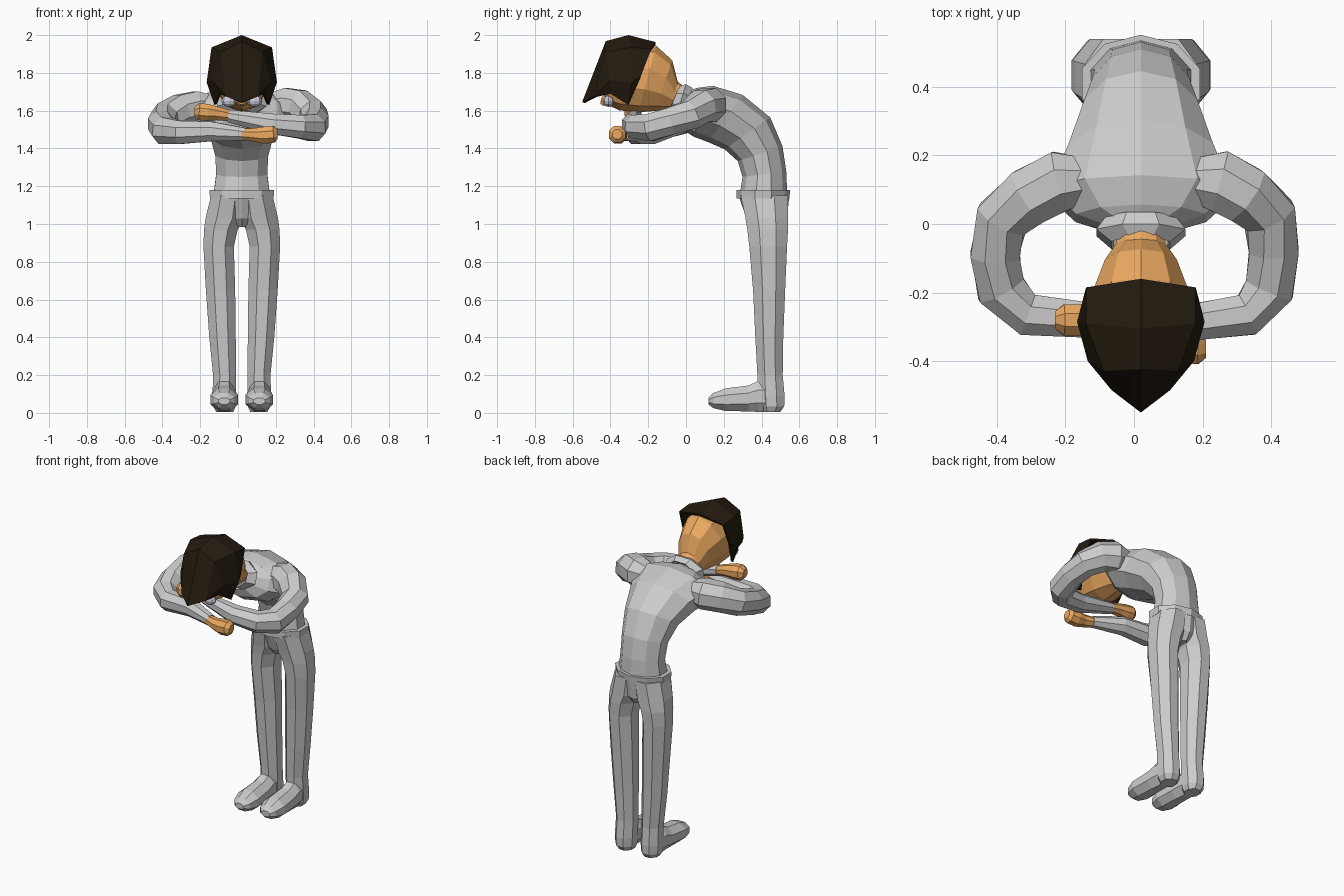
import bpy, bmesh, math
from mathutils import Vector as V

CX = 0.02  # body centre line


def material(name, rgb):
    m = bpy.data.materials.new(name)
    m.diffuse_color = (*rgb, 1)
    return m


SKIN = material("skin", (0.84, 0.40, 0.12))
HAIR = material("hair", (0.018, 0.011, 0.005))
WHITE = material("eye_white", (0.6, 0.6, 0.72))


def finish(name, bm, mat=None):
    bmesh.ops.recalc_face_normals(bm, faces=bm.faces)
    me = bpy.data.meshes.new(name)
    bm.to_mesh(me)
    bm.free()
    ob = bpy.data.objects.new(name, me)
    bpy.context.collection.objects.link(ob)
    if mat:
        me.materials.append(mat)
    return ob


def loft(name, rings, n=8, mat=None, caps=True):
    """Skin elliptical rings given as (centre, half axis u, half axis v)."""
    bm = bmesh.new()
    loops = []
    for c, u, v in rings:
        angles = [2 * math.pi * (i + 0.5) / n for i in range(n)]
        k = 1 / math.cos(math.pi / n)
        loops.append([bm.verts.new(c + u * k * math.cos(a) + v * k * math.sin(a)) for a in angles])
    for a, b in zip(loops, loops[1:]):
        for i in range(n):
            j = (i + 1) % n
            bm.faces.new((a[i], a[j], b[j], b[i]))
    if caps:
        bm.faces.new(loops[0])
        bm.faces.new(loops[-1])
    return finish(name, bm, mat)


def profile_loft(name, rows, **kw):
    """Rows: upper/back point (y, z), lower/front point (y, z), half width."""
    rings = []
    for (y1, z1), (y0, z0), w in rows:
        p, q = V((CX, y1, z1)), V((CX, y0, z0))
        rings.append(((p + q) / 2, V((w, 0, 0)), (p - q) / 2))
    return loft(name, rings, **kw)


def limb(name, path, mat=None, n=8):
    """Tube through (x, y, z, radius) points."""
    pts = [V(p[:3]) for p in path]
    rings = []
    for i, p in enumerate(pts):
        t = pts[min(i + 1, len(pts) - 1)] - pts[max(i - 1, 0)]
        side = t.cross(V((0, 0, 1))).normalized()
        up = side.cross(t).normalized()
        rings.append((p, side * path[i][3], up * path[i][3]))
    return loft(name, rings, n, mat)


# Bent torso, from waist to neck base
profile_loft("torso", [
    ((.53, 1.15), (.29, 1.15), .15),
    ((.525, 1.28), (.305, 1.25), .135),
    ((.505, 1.41), (.28, 1.335), .14),
    ((.44, 1.56), (.21, 1.40), .165),
    ((.296, 1.677), (.12, 1.44), .21),
    ((.14, 1.725), (.04, 1.47), .265),
    ((.055, 1.715), (-.02, 1.51), .19),
    ((.01, 1.70), (-.04, 1.56), .09)], n=10)
# Waistband
profile_loft("waistband", [
    ((.54, 1.135), (.275, 1.135), .168),
    ((.545, 1.18), (.275, 1.18), .172)], n=10)
# Hips joining both legs
profile_loft("hips", [
    ((.50, .985), (.36, .985), .03),
    ((.53, 1.03), (.325, 1.03), .08),
    ((.54, 1.15), (.285, 1.15), .165)], n=10)
# Flared open collar
collar = profile_loft("collar", [
    ((.035, 1.72), (0, 1.56), .10),
    ((.0, 1.74), (-.05, 1.575), .13),
    ((-.035, 1.73), (-.09, 1.60), .085)], caps=False)
collar.modifiers.new("thickness", "SOLIDIFY").thickness = .012

# Head and neck
profile_loft("head", [
    ((.02, 1.70), (-.01, 1.61), .07),
    ((-.045, 1.75), (-.08, 1.61), .072),
    ((-.075, 1.86), (-.16, 1.605), .105),
    ((-.16, 1.935), (-.25, 1.60), .138),
    ((-.28, 1.95), (-.35, 1.61), .14),
    ((-.38, 1.90), (-.42, 1.64), .115),
    ((-.42, 1.84), (-.44, 1.70), .06)], n=10, mat=SKIN)
# Nose
limb("nose", [(CX, -.39, 1.70, .03), (CX, -.43, 1.65, .025), (CX, -.445, 1.63, .01)], SKIN, 4)
# Eyes
for s, side in ((-1, "right"), (1, "left")):
    bm = bmesh.new()
    bmesh.ops.create_uvsphere(bm, u_segments=8, v_segments=6, radius=1)
    for v in bm.verts:
        v.co = V((CX + s * .068 + v.co.x * .04, -.41 + v.co.y * .03, 1.65 + v.co.z * .03))
    finish(side + "_eye", bm, WHITE)

# Hair cap with pointed fringe, one half mirrored
bm = bmesh.new()
half = [bm.verts.new(p) for p in (
    (0, -.16, 1.963), (.16, -.185, 1.925), (.17, -.24, 1.78), (.145, -.305, 1.63),
    (0, -.305, 2.0), (.16, -.29, 1.935), (.186, -.285, 1.75),
    (0, -.425, 1.968), (.108, -.43, 1.91), (.155, -.40, 1.76), (.12, -.40, 1.69),
    (.085, -.485, 1.675), (0, -.55, 1.645))]
for f in ((0, 1, 5, 4), (1, 2, 6, 5), (2, 3, 6), (4, 5, 8, 7), (5, 6, 9, 8),
          (6, 3, 10, 9), (7, 8, 11, 12), (8, 9, 11), (9, 10, 11)):
    bm.faces.new([half[i] for i in f])
hair = finish("hair", bm, HAIR)
hair.location.x = CX
mod = hair.modifiers.new("mirror", "MIRROR")
mod.use_clip = True
mod = hair.modifiers.new("thickness", "SOLIDIFY")
mod.thickness = .015
# solidify must grow inwards: outward normals point away from the head
if hair.data.polygons[0].normal.z < 0:
    hair.data.flip_normals()

# Legs with heels, then feet
for s, side in ((-1, "right"), (1, "left")):
    rings = []
    for z, inner, outer, front, back in (
            (.005, .045, .135, .40, .50), (.035, .032, .152, .385, .52),
            (.09, .03, .155, .38, .522), (.20, .03, .152, .378, .512),
            (.40, .032, .172, .367, .515), (.65, .035, .19, .355, .525),
            (.88, .042, .203, .335, .535), (.97, .022, .2, .325, .54),
            (1.03, -.01, .192, .315, .54), (1.15, -.02, .163, .29, .54)):
        rings.append((V((CX + s * (inner + outer) / 2, (front + back) / 2, z)),
                      V(((outer - inner) / 2, 0, 0)), V((0, (back - front) / 2, 0))))
    loft(side + "_leg", rings)
    rings = []
    for y, z0, z1, w in ((.47, .005, .16, .055), (.385, .005, .17, .06),
                         (.33, .008, .145, .065), (.21, .01, .13, .073), (.145, .025, .105, .055),
                         (.12, .045, .08, .03)):
        rings.append((V((CX + s * .093, y, (z0 + z1) / 2)), V((w, 0, 0)), V((0, 0, (z1 - z0) / 2))))
    loft(side + "_foot", rings)

# Folded arms: the right one lies lower and in front
limb("right_arm", [
    (-.12, .13, 1.62, .06), (-.215, .125, 1.615, .088), (-.305, .08, 1.60, .085), (-.385, .015, 1.565, .077),
    (-.405, -.09, 1.53, .072), (-.388, -.19, 1.495, .072), (-.31, -.265, 1.485, .062),
    (-.14, -.28, 1.49, .052), (.04, -.335, 1.475, .033)])
limb("left_arm", [
    (.16, .13, 1.63, .06), (.25, .125, 1.63, .09), (.325, .085, 1.625, .085), (.395, .025, 1.58, .077),
    (.408, -.08, 1.545, .072), (.395, -.19, 1.51, .072), (.33, -.265, 1.515, .062),
    (.18, -.285, 1.53, .054), (-.05, -.27, 1.572, .033)])

# Hands as closed fists
limb("right_hand", [
    (.02, -.335, 1.475, .028), (.09, -.355, 1.472, .036), (.14, -.36, 1.47, .045),
    (.19, -.365, 1.475, .044), (.21, -.365, 1.475, .025)], SKIN)
limb("left_hand", [
    (-.04, -.27, 1.572, .028), (-.11, -.275, 1.585, .036), (-.16, -.28, 1.59, .045),
    (-.205, -.28, 1.595, .045), (-.23, -.28, 1.595, .025)], SKIN)
